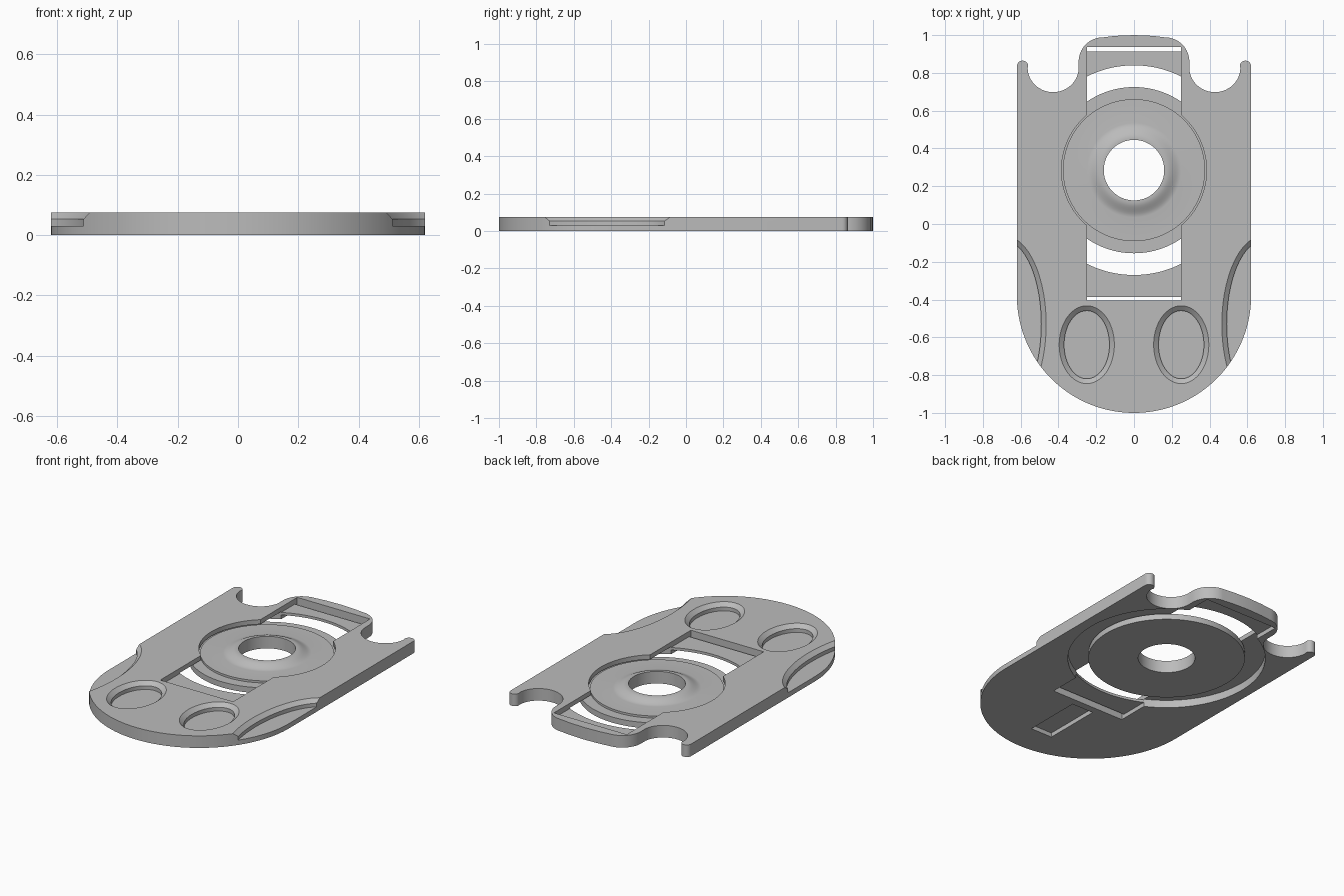
import bpy
import bmesh
from math import cos, sin, radians, sqrt, asin, degrees

if "Cube" in bpy.data.objects:
    bpy.data.objects.remove(bpy.data.objects["Cube"])

HEIGHT = 0.075
HUB_Y = 0.285
SLOT_X = 0.25

grey = bpy.data.materials.new("plain_grey")
grey.use_nodes = True
grey.diffuse_color = (0.5, 0.5, 0.5, 1)
grey.node_tree.nodes["Principled BSDF"].inputs["Base Color"].default_value = (0.5, 0.5, 0.5, 1)


def arc(cx, cy, rx, ry, start, end, steps):
    """Points along an elliptical arc, angles in degrees."""
    angles = [radians(start + (end - start) * i / steps) for i in range(steps + 1)]
    return [(cx + rx * cos(a), cy + ry * sin(a)) for a in angles]


def ellipse(cx, cy, rx, ry, steps=96):
    return arc(cx, cy, rx, ry, 0, 360, steps)[:-1]


def loft(name, layers, closed=False):
    """Skin a stack of (outline, z) layers; closed joins last to first, else caps."""
    bm = bmesh.new()
    rings = [[bm.verts.new((x, y, z)) for x, y in pts] for pts, z in layers]
    pairs = list(zip(rings, rings[1:]))
    if closed:
        pairs.append((rings[-1], rings[0]))
    else:
        bm.faces.new(rings[0])
        bm.faces.new(rings[-1])
    for a, b in pairs:
        for i in range(len(a)):
            j = (i + 1) % len(a)
            bm.faces.new((a[i], a[j], b[j], b[i]))
    bmesh.ops.recalc_face_normals(bm, faces=bm.faces)
    mesh = bpy.data.meshes.new(name)
    bm.to_mesh(mesh)
    bm.free()
    mesh.materials.append(grey)
    obj = bpy.data.objects.new(name, mesh)
    bpy.context.collection.objects.link(obj)
    return obj


def prism(name, pts, z0, z1):
    return loft(name, [(pts, z0), (pts, z1)])


def rect(x0, x1, y0, y1):
    return [(x0, y0), (x1, y0), (x1, y1), (x0, y1)]


def activate(obj):
    bpy.ops.object.select_all(action="DESELECT")
    obj.select_set(True)
    bpy.context.view_layer.objects.active = obj


def cut(target, cutter):
    mod = target.modifiers.new("cut", "BOOLEAN")
    mod.operation = "DIFFERENCE"
    mod.solver = "EXACT"
    mod.object = cutter
    activate(target)
    bpy.ops.object.modifier_apply(modifier=mod.name)
    bpy.data.objects.remove(cutter)


def pocket(cx, cy, rx, ry):
    """Oval cutter: straight lower wall, chamfered upper rim."""
    steps = [(0, 0.03), (0, 0.053), (0.026, HEIGHT), (0.038, 0.085)]
    return loft("pocket_cutter", [(ellipse(cx, cy, rx + d, ry + d), z) for d, z in steps])


# Plate outline: round front, straight sides, two horns and a rear tab
half = arc(0, -0.38, 0.62, 0.62, -90, 0, 48)
half += arc(0.59, 0.835, 0.03, 0.03, 0, 180, 12)
half += arc(0.428, 0.828, 0.135, 0.13, 0, -180, 32)
half += arc(0.165, 0.86, 0.128, 0.128, 0, 90, 16)
half += [(0.1, 0.996), (0, 1.0)]
outline = half + [(-x, y) for x, y in reversed(half[1:-1])]
plate = prism("plate", outline, 0, HEIGHT)

# Hub cavity under the plate, opening above it, and the long slot
cut(plate, prism("cavity_cutter", ellipse(0, HUB_Y, 0.555, 0.555, 128), -0.02, 0.047))
cut(plate, prism("opening_cutter", ellipse(0, HUB_Y, 0.384, 0.384, 128), -0.02, 0.1))
cut(plate, prism("slot_cutter", rect(-SLOT_X, SLOT_X, -0.405, 0.938), -0.03, 0.11))

# Finger pockets, side grips and the groove underneath
for side in (-1, 1):
    cut(plate, pocket(side * 0.25, -0.639, 0.12, 0.18))
    cut(plate, pocket(side * 0.69, -0.53, 0.199, 0.444))
cut(plate, prism("groove_cutter", rect(-0.073, 0.073, -0.81, -0.45), -0.02, 0.026))

# Shelves at both ends of the slot, curved to follow the hub cavity
spread = degrees(asin(SLOT_X / 0.555))
for name, mid, end_y in (("front_shelf", 270, -0.387), ("rear_shelf", 90, 0.914)):
    curve = arc(0, HUB_Y, 0.555, 0.555, mid - spread, mid + spread, 24)
    pts = curve + [(curve[-1][0], end_y), (curve[0][0], end_y)]
    prism(name, pts, 0.026, 0.042)

# Hub: flange, raised disc and a flared collar round the hole
profile = [(0.16, 0), (0.44, 0), (0.44, 0.035), (0.376, 0.035), (0.376, 0.048), (0.25, 0.048)]
for i in range(1, 9):
    t = i / 8
    profile.append((0.25 - 0.08 * t, 0.048 + 0.027 * t * t * (3 - 2 * t)))
profile.append((0.16, HEIGHT))
loft("hub", [(ellipse(0, HUB_Y, r, r, 128), z) for r, z in profile], closed=True)

# Smooth curved walls, keep the edges crisp
for obj in [o for o in bpy.data.objects if o.type == "MESH" and grey.name in o.data.materials]:
    activate(obj)
    bpy.ops.object.shade_smooth_by_angle(angle=radians(25))
